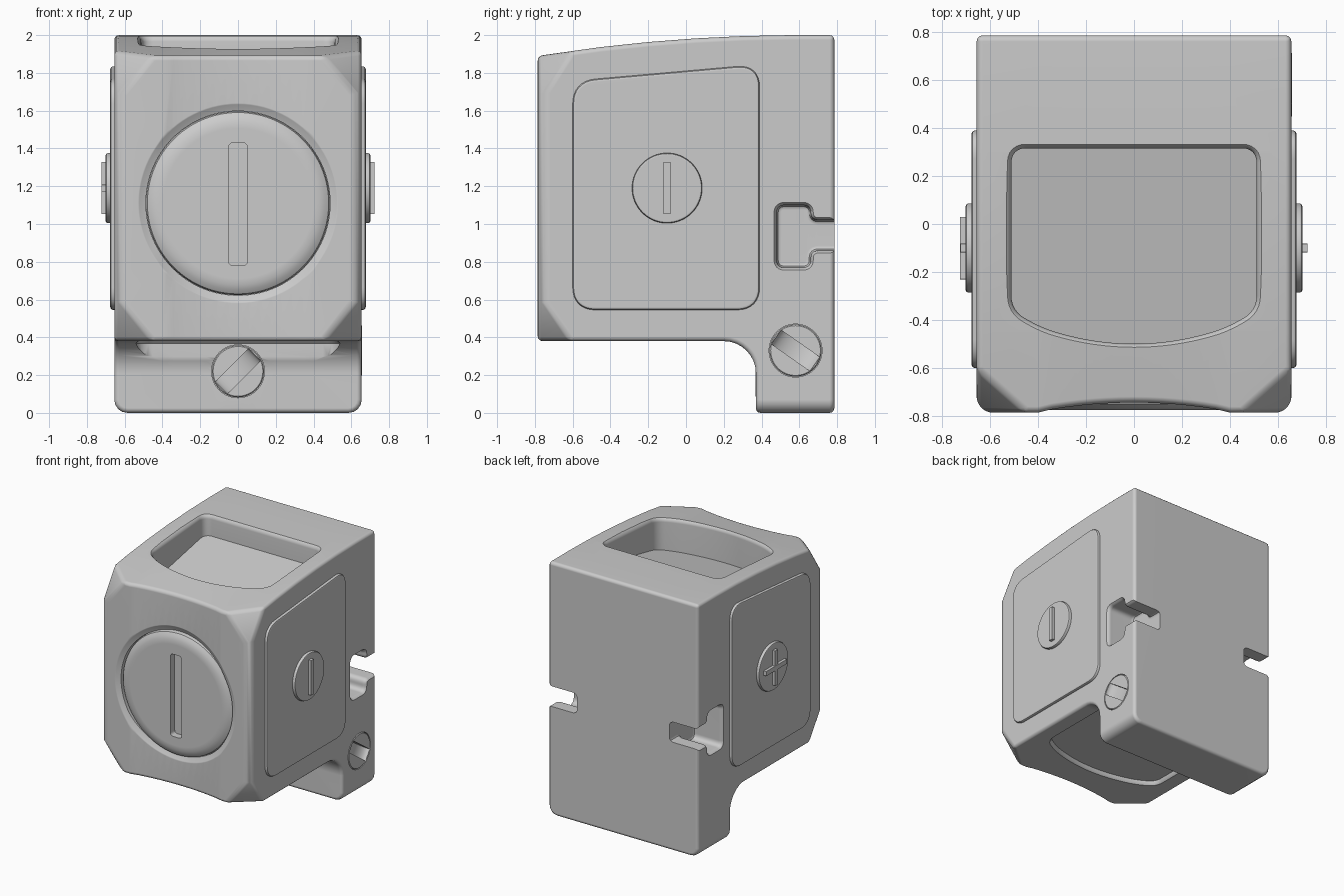
import bpy, bmesh
from math import pi, sin, cos, radians
from mathutils import Vector

if "Cube" in bpy.data.objects:
    bpy.data.objects.remove(bpy.data.objects["Cube"])


def make(name, bm):
    bmesh.ops.recalc_face_normals(bm, faces=bm.faces)
    me = bpy.data.meshes.new(name)
    bm.to_mesh(me)
    bm.free()
    ob = bpy.data.objects.new(name, me)
    bpy.context.collection.objects.link(ob)
    return ob


def activate(ob):
    bpy.ops.object.select_all(action='DESELECT')
    ob.select_set(True)
    bpy.context.view_layer.objects.active = ob


def smooth(ob):
    activate(ob)
    bpy.ops.object.shade_smooth_by_angle(angle=radians(35))
    ob.modifiers.new("weighted", 'WEIGHTED_NORMAL').keep_sharp = True


def cut(ob, cutter):
    """Subtract a cutter; retry with the self-intersection option if the result is empty."""
    cutter.hide_render = True
    activate(ob)
    for retry in (False, True):
        backup = ob.data.copy()
        m = ob.modifiers.new("cut", 'BOOLEAN')
        m.operation, m.solver, m.object, m.use_self = 'DIFFERENCE', 'EXACT', cutter, retry
        bpy.ops.object.modifier_apply(modifier=m.name)
        if len(ob.data.polygons) > 0.5 * len(backup.polygons):
            break
        ob.data = backup
    bpy.data.objects.remove(cutter)


def rounded(corners, r, n=6):
    """Round every corner of a closed 2D outline."""
    pts, c = [], [Vector(p) for p in corners]
    for i, p in enumerate(c):
        a = p + (c[i - 1] - p).normalized() * r
        b = p + (c[(i + 1) % len(c)] - p).normalized() * r
        for k in range(n + 1):
            t = k / n
            w = 0.9 * 2 * t * (1 - t)
            s = (1 - t) ** 2 + w + t * t
            pts.append((a * (1 - t) ** 2 + p * w + b * t * t) / s)
    return pts


def circle(cx, cy, r, n=64):
    return [Vector((cx + r * cos(2 * pi * i / n), cy + r * sin(2 * pi * i / n))) for i in range(n)]


def bar(cx, cy, hw, hh, r):
    return rounded([(cx - hw, cy - hh), (cx + hw, cy - hh), (cx + hw, cy + hh), (cx - hw, cy + hh)], r, 3)


def loft(name, pts, rings, place):
    """Stack copies of a counter-clockwise outline; each ring is (height, outward growth)."""
    n, bm, loops = len(pts), bmesh.new(), []
    for d, g in rings:
        loop = []
        for i, p in enumerate(pts):
            t = (pts[(i + 1) % n] - pts[i - 1]).normalized()
            q = p + Vector((t.y, -t.x)) * g
            loop.append(bm.verts.new(place(q.x, q.y, d)))
        loops.append(loop)
    for a, b in zip(loops, loops[1:]):
        for i in range(n):
            j = (i + 1) % n
            bm.faces.new((a[i], a[j], b[j], b[i]))
    bm.faces.new(loops[0])
    bm.faces.new(loops[-1])
    return make(name, bm)


X, Y = 0.655, 0.785


def top_z(y):
    return 1.89 + 0.11 * (1 - (min(y - 0.6, 0) / 1.385) ** 2)


def dent(x):
    return 0.042 * max(0, 1 - (x / 0.42) ** 2)


def side(s):
    return lambda u, v, d: (s * (X + d), u, v)


def front(y):
    return lambda u, v, d: (u, y - d, v)


def top_place(u, v, d):
    return (u, v, 2.1 if d > 0.1 else 1.77 + 0.2 * v if d < -0.1 else top_z(v) + d)


def socket_place(u, v, d):
    return (u, -0.85 if d > 0.05 else -0.66 if d < -0.05 else -Y + dent(u) - d, v)


# Main body: side profile swept across x, with a hollowed front face
profile = [(-Y, 0.38), (-0.3, 0.38)]
profile += [(0.20 + 0.17 * sin(a), 0.21 + 0.17 * cos(a)) for a in [i * pi / 16 for i in range(9)]]
profile += [(0.37, 0), (Y, 0)]
profile += [(y, top_z(y)) for y in (Y, 0.55, 0.3, 0.05, -0.2, -0.45, -Y)]
xs = [-X] + [-0.4 + 0.8 * i / 14 for i in range(15)] + [X]
bm = bmesh.new()
rows = []
for x in xs:
    hollow = dent(x) if abs(x) < 0.39 else 0
    rows.append([bm.verts.new((x, y + (hollow if y == -Y else 0), z)) for y, z in profile])
n = len(profile)
for a, b in zip(rows, rows[1:]):
    for i in range(n):
        bm.faces.new((a[i], a[(i + 1) % n], b[(i + 1) % n], b[i]))
bm.faces.new(rows[0])
bm.faces.new(rows[-1])
bmesh.ops.recalc_face_normals(bm, faces=bm.faces)

# Rounded foot corners and chamfered upright front edges
foot = [e for e in bm.edges if all(v.co.z < 0.001 and abs(v.co.x) > 0.65 for v in e.verts)]
bmesh.ops.bevel(bm, geom=foot, offset=0.07, segments=4, profile=0.5, affect='EDGES')
upright = [e for e in bm.edges if all(v.co.y < -0.784 and abs(v.co.x) > 0.65 for v in e.verts)]
bmesh.ops.bevel(bm, geom=upright, offset=0.04, segments=1, affect='EDGES')

# Clipped front corners
for s in (-1, 1):
    for z, z_top, z_low in ((1.89, 1.907, 1.64), (0.38, 0.38, 0.64)):
        a = Vector((s * X, -0.61, z_top))
        b = Vector((s * X, -Y, z_low))
        c = Vector((s * 0.45, -Y, z))
        no = (b - a).cross(c - a).normalized()
        if no.x * s < 0:
            no = -no
        bmesh.ops.bisect_plane(bm, geom=bm.verts[:] + bm.edges[:] + bm.faces[:], dist=1e-5,
                               plane_co=a, plane_no=no, clear_outer=True)
        bmesh.ops.holes_fill(bm, edges=[e for e in bm.edges if e.is_boundary], sides=0)
body = make("body", bm)
bev = body.modifiers.new("bevel", 'BEVEL')
bev.width, bev.segments, bev.limit_method = 0.025, 3, 'ANGLE'
bev.angle_limit, bev.use_clamp_overlap = radians(30), False
activate(body)
bpy.ops.object.modifier_apply(modifier="bevel")

# Window recesses with a bowed front edge: deep on top, shallow underneath
arc = [(0.51 * k / 4, -0.50 + 0.12 * (k / 4) ** 2) for k in range(-3, 4)]
window = rounded([(-0.51, -0.36)] + arc + [(0.51, -0.36), (0.51, 0.315), (-0.51, 0.315)], 0.06)
lip = [(0.012, 0.03), (-0.002, 0.015), (-0.012, 0.006), (-0.03, 0)]
cut(body, loft("top_cutter", window, [(0.2, 0.03)] + lip + [(-0.2, 0)], top_place))
cut(body, loft("under_cutter", window, [(0.2, 0.03)] + lip, lambda u, v, d: (u, v, 0.38 - d)))

# T-shaped strap notches in the rear sides
notch = rounded([(0.48, 0.77), (0.66, 0.77), (0.66, 0.86), (0.9, 0.86),
                 (0.9, 1.02), (0.66, 1.02), (0.66, 1.10), (0.48, 1.10)], 0.04)
for s in (-1, 1):
    cut(body, loft("notch_cutter", notch, [(0.012, 0.026), (0, 0.014), (-0.012, 0.004), (-0.03, 0), (-0.22, 0),
                                           (-0.24, -0.008), (-0.25, -0.025)], side(s)))

# Front socket dished to follow the hollow face, and slotted round cap
ring = circle(0, 1.11, 0.488, 96)
cut(body, loft("socket_cutter", ring, [(0.1, 0.06), (0.01, 0.06), (-0.004, 0.035), (-0.014, 0.015),
                                       (-0.02, 0), (-0.1, 0)], socket_place))
cap = loft("front_cap", ring, [(-0.13, -0.001), (-0.02, -0.001), (-0.002, -0.008), (0.012, -0.03),
                               (0.02, -0.055), (0.025, -0.09)], front(-0.75))
cut(cap, loft("slot_cutter", bar(0, 1.105, 0.05, 0.325, 0.025), [(0.05, 0), (-0.03, 0)], front(-0.75)))
smooth(cap)

# Flush screws with scooped slots: one on the right side, one on the front of the foot
for name, (u, v), ang, place in (("side_screw", (0.58, 0.33), radians(-35), side(1)),
                                 ("foot_screw", (0, 0.22), radians(45), front(0.37))):
    cut(body, loft("hole_cutter", circle(u, v, 0.14), [(0.03, 0), (-0.1, 0)], place))
    screw = loft(name, circle(u, v, 0.1375), [(-0.11, 0), (-0.004, 0), (0.002, -0.006)], place)
    cu, cv = cos(ang), sin(ang)
    cut(screw, loft("slot_cutter", circle(0, 0, 1, 40), [(-0.045, 0), (0.045, 0)],
                    lambda a, b, d: place(u + 0.125 * a * cu - d * cv, v + 0.125 * a * cv + d * cu, 0.06 * b)))
    smooth(screw)
smooth(body)

# Side panels with a round button and a raised minus or plus mark
panel = rounded([(-0.60, 0.545), (0.39, 0.545), (0.39, 1.845), (-0.60, 1.757)], 0.12, 8)
for s, label in ((1, "right"), (-1, "left")):
    p = side(s)
    smooth(loft(label + "_panel", panel, [(-0.02, 0), (0.008, 0), (0.017, -0.005), (0.022, -0.016)], p))
    smooth(loft(label + "_button", circle(-0.1, 1.19, 0.186), [(0, 0), (0.034, 0), (0.042, -0.004), (0.046, -0.012)], p))
    loft(label + "_button_bar", bar(-0.1, 1.19, 0.018, 0.138, 0.002), [(0.03, 0), (0.068, 0)], p)
    if s < 0:
        loft("left_button_crossbar", bar(-0.1, 1.19, 0.13, 0.018, 0.002), [(0.03, 0), (0.0685, 0)], p)
